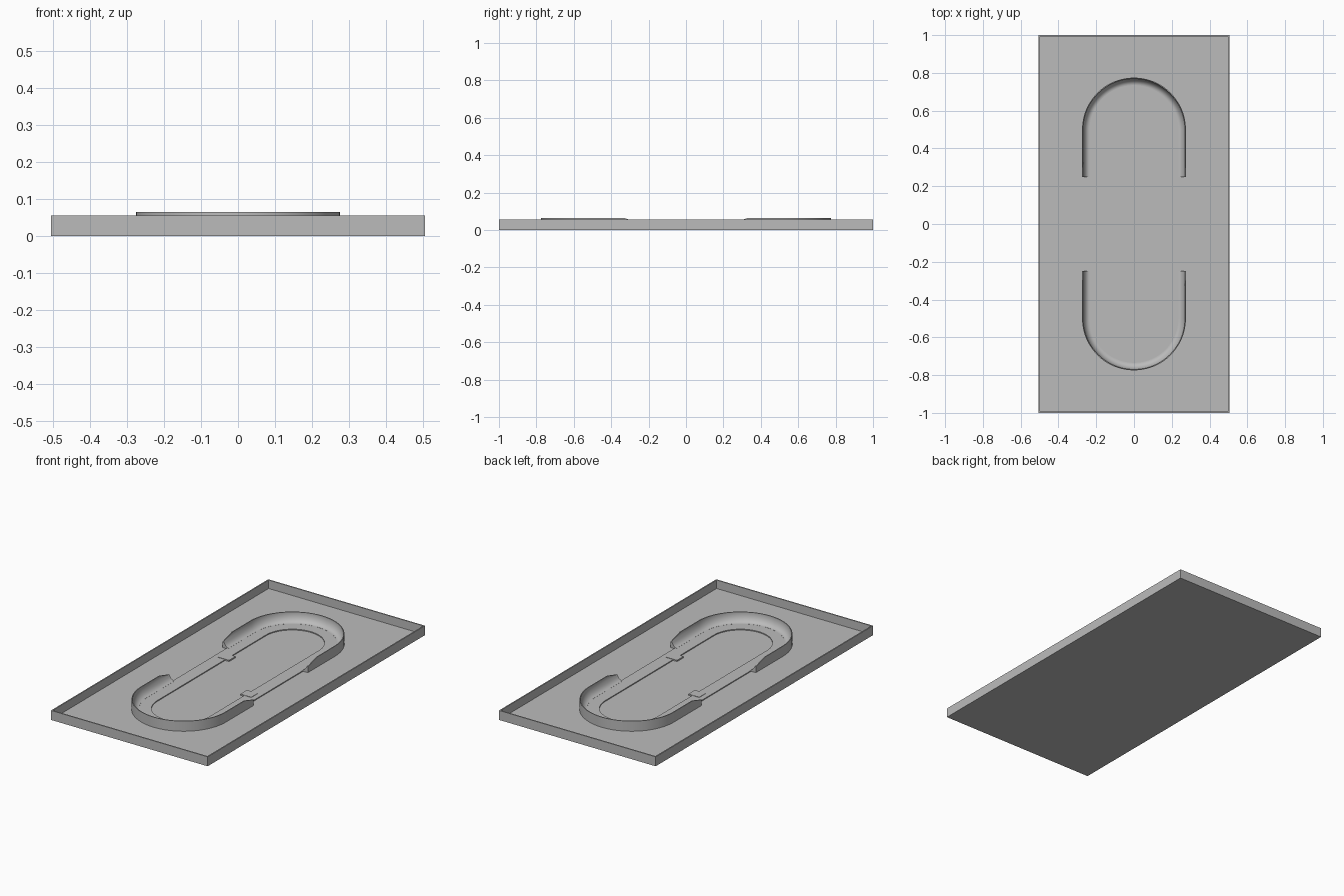
import bpy, bmesh, math
from mathutils import Vector

cube = bpy.data.objects.get("Cube")
if cube:
    bpy.data.objects.remove(cube)

FLOOR, TRACK, TRAY_TOP, RIM = 0.006, 0.0115, 0.055, 0.065
CENTRE_Y, OUTER_R, BANK_R, INNER_R = 0.5, 0.275, 0.235, 0.17
END_Y, RAMP_Y, END_Z = 0.25, 0.335, 0.04

grey = bpy.data.materials.new("plain grey")
grey.use_nodes = True
colour = (0.5, 0.5, 0.5, 1)
grey.diffuse_color = colour
grey.node_tree.nodes["Principled BSDF"].inputs["Base Color"].default_value = colour


def finish(name, bm, smooth=False):
    bmesh.ops.recalc_face_normals(bm, faces=bm.faces)
    mesh = bpy.data.meshes.new(name)
    bm.to_mesh(mesh)
    bm.free()
    obj = bpy.data.objects.new(name, mesh)
    bpy.context.collection.objects.link(obj)
    mesh.materials.append(grey)
    if smooth:
        bpy.ops.object.select_all(action='DESELECT')
        obj.select_set(True)
        bpy.context.view_layer.objects.active = obj
        bpy.ops.object.shade_smooth_by_angle(angle=math.radians(35))
    return obj


def box(bm, lo, hi):
    lo, hi = Vector(lo), Vector(hi)
    verts = bmesh.ops.create_cube(bm, size=1)["verts"]
    for v in verts:
        v.co = (lo + hi) / 2 + v.co * (hi - lo)


def sweep(name, path, profile, closed):
    """Sweep (radius, z) points along stations of (centre y, angle, height limit)."""
    bm = bmesh.new()
    rings = [[bm.verts.new((r * math.cos(a), y + r * math.sin(a), min(z, top)))
              for r, z in profile] for y, a, top in path]
    pairs = list(zip(rings, rings[1:]))
    if closed:
        pairs.append((rings[-1], rings[0]))
    n = len(profile)
    for one, two in pairs:
        for i in range(n):
            j = (i + 1) % n
            bm.faces.new((one[i], one[j], two[j], two[i]))
    if not closed:
        bm.faces.new(rings[0])
        bm.faces.new(rings[-1])
    return finish(name, bm, True)


def half_turn(sign, steps=48):
    start = 0 if sign > 0 else math.pi
    return [(sign * CENTRE_Y, start + math.pi * i / steps, RIM) for i in range(steps + 1)]


# Shallow tray with a thin raised border
bm = bmesh.new()
box(bm, (-0.505, -1, 0), (0.505, 1, TRAY_TOP))
bm.normal_update()
top = [f for f in bm.faces if f.normal.z > 0.9]
bmesh.ops.inset_region(bm, faces=top, thickness=0.01)
well = bmesh.ops.extrude_face_region(bm, geom=top)
bmesh.ops.delete(bm, geom=top, context='FACES_ONLY')
for v in well["geom"]:
    if isinstance(v, bmesh.types.BMVert):
        v.co.z = FLOOR
finish("tray", bm)

# Oval track bed
sweep("track_bed", half_turn(1) + half_turn(-1),
      [(INNER_R, FLOOR - 0.002), (INNER_R, TRACK), (0.245, TRACK), (0.245, FLOOR - 0.002)], True)

# Banked walls around both ends, ramping down where they stop
bank = [(OUTER_R, FLOOR - 0.002), (OUTER_R, RIM)]
for i in range(13):
    t = math.pi / 2 * i / 12
    bank.append((BANK_R + 0.035 * math.cos(t), RIM - (RIM - TRACK - 0.0005) * math.sin(t)))
bank.append((BANK_R, FLOOR - 0.002))
for label, sign in (("back", 1), ("front", -1)):
    turn = half_turn(sign)
    run_in = [(sign * END_Y, turn[0][1], END_Z), (sign * RAMP_Y, turn[0][1], RIM)]
    run_out = [(y, turn[-1][1], z) for y, a, z in reversed(run_in)]
    sweep(label + "_banked_wall", run_in + turn + run_out, bank, False)

# Small joining tabs on opposite straights
for label, side in (("left", 1), ("right", -1)):
    bm = bmesh.new()
    xs = sorted((side * 0.145, side * 0.215))
    ys = sorted((-side * 0.125, -side * 0.185))
    box(bm, (xs[0], ys[0], FLOOR - 0.002), (xs[1], ys[1], TRACK + 0.002))
    finish(label + "_joining_tab", bm)
